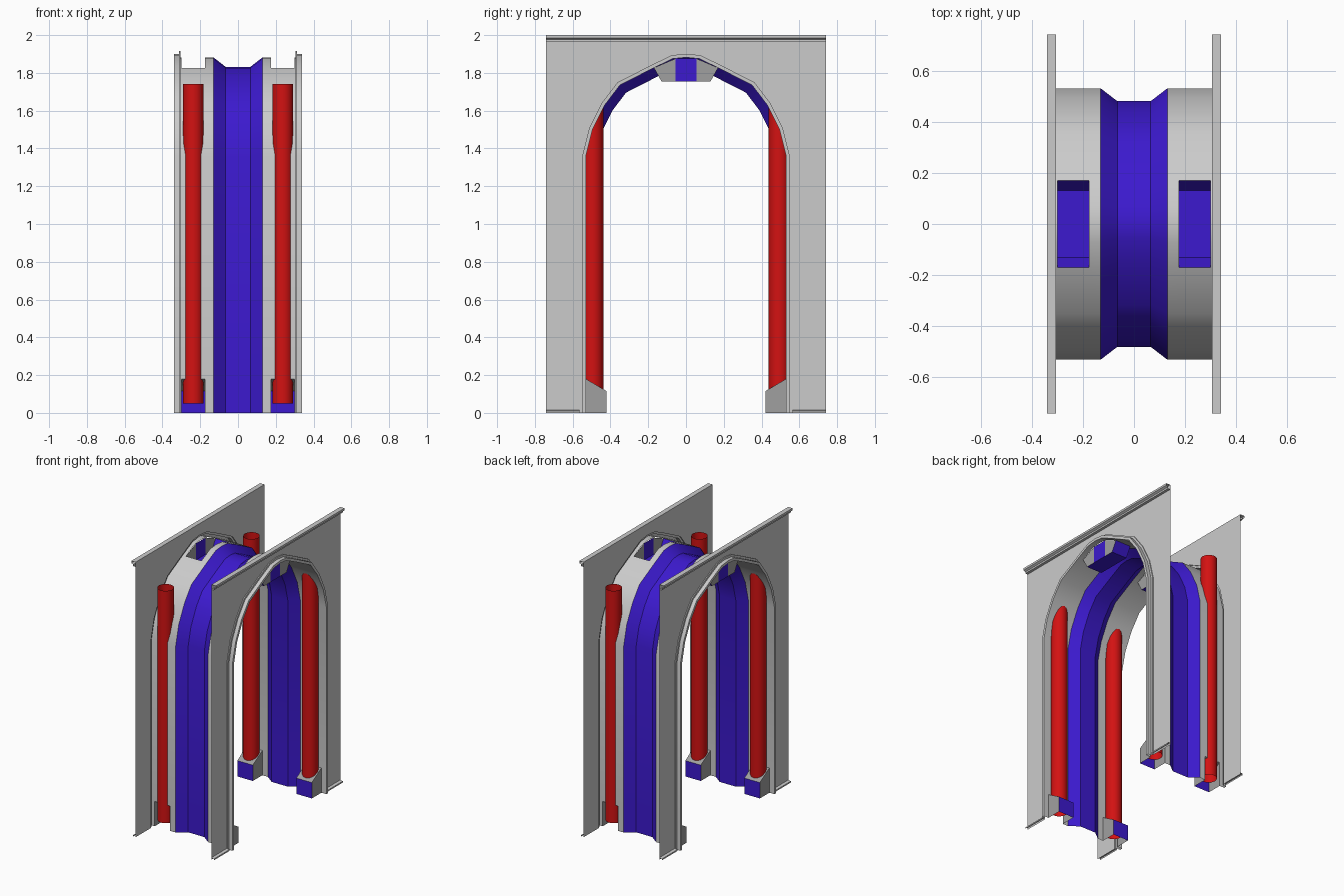
import bpy, math
from mathutils import Vector

if "Cube" in bpy.data.objects:
    bpy.data.objects.remove(bpy.data.objects["Cube"])


def material(name, colour):
    m = bpy.data.materials.new(name)
    m.diffuse_color = colour
    m.use_nodes = True
    m.node_tree.nodes["Principled BSDF"].inputs["Base Color"].default_value = m.diffuse_color
    return m


BLUE = material("blue_paint", (0.045, 0.01, 0.62, 1))
RED = material("red_paint", (0.65, 0.006, 0.006, 1))
GREY = material("grey_paint", (0.35, 0.35, 0.35, 1))


def make(name, verts, faces, mats=(), slots=None, smooth=None):
    me = bpy.data.meshes.new(name)
    me.from_pydata(verts, [], faces)
    for m in mats:
        me.materials.append(m)
    if slots:
        for p, s in zip(me.polygons, slots):
            p.material_index = s
    me.update()
    ob = bpy.data.objects.new(name, me)
    bpy.context.collection.objects.link(ob)
    if smooth:
        bpy.ops.object.select_all(action='DESELECT')
        ob.select_set(True)
        bpy.context.view_layer.objects.active = ob
        bpy.ops.object.shade_smooth_by_angle(angle=math.radians(smooth))
    return ob


# Arch outline in (y, z); includes the edges of the base and crown openings
half = [(.53, 0), (.53, .18), (.53, 1.36), (.495, 1.5), (.43, 1.63),
        (.35, 1.735), (.17, 1.827), (.07, 1.875)]
ARCH = half + [(0, 1.882)] + [(-y, z) for y, z in reversed(half)]


def offset(d):
    """Mitred outward offset of the arch outline."""
    pts = [Vector(p) for p in ARCH]
    out = []
    for i, p in enumerate(pts):
        dirs = []
        if i > 0:
            dirs.append((p - pts[i - 1]).normalized())
        if i < len(pts) - 1:
            dirs.append((pts[i + 1] - p).normalized())
        ns = [Vector((t.y, -t.x)) for t in dirs]
        n = sum(ns, Vector((0, 0))).normalized()
        out.append(p + n * d / n.dot(ns[0]))
    return out


def sweep(name, section, mats=(), skip=lambda i, j: False, smooth=30):
    """Sweep an (x, offset) section along the arch."""
    rails = [offset(d) for _, d in section]
    n = len(section)
    verts = [(section[j][0], *rails[j][i]) for i in range(len(ARCH)) for j in range(n)]
    faces = [(i * n + j, i * n + j + 1, (i + 1) * n + j + 1, (i + 1) * n + j)
             for i in range(len(ARCH) - 1) for j in range(n - 1) if not skip(i, j)]
    return make(name, verts, faces, mats, smooth=smooth)


def flip(section, s):
    return section if s > 0 else [(-x, v) for x, v in reversed(section)]


def strip(name, section, y0, y1):
    """Extrude an (x, z) section along y."""
    n = len(section)
    verts = [(x, y, z) for y in (y0, y1) for x, z in section]
    return make(name, verts, [(j, j + 1, n + j + 1, n + j) for j in range(n - 1)])


# Blue rib through the middle of the vault
sweep("centre_rib", [(-.13, 0), (-.065, -.05), (.065, -.05), (.13, 0)], [BLUE])

X0, X1, W = .175, .30, .305
last = len(ARCH) - 2
open_cells = {0, last} | {i for i in range(last + 1)
                          if max(abs(ARCH[i][0]), abs(ARCH[i + 1][0])) < .171}

for s, side in ((1, "right"), (-1, "left")):
    # Vault lining with openings for the base and crown boxes
    sweep(side + "_vault", flip([(.13, 0), (X0, 0), (X1, 0), (W, 0)], s),
          skip=lambda i, j: j == 1 and i in open_cells)
    # Stepped arch trim
    sweep(side + "_arch_trim", flip([(W, 0), (.34, 0), (.34, .019), (.312, .019),
                                     (.312, .034), (W, .034)], s))
    # Wall panel around the arch
    outline = [tuple(p) for p in offset(.034)] + [(-.74, 0), (-.74, 2), (.74, 2), (.74, 0)]
    loop = list(range(len(outline)))
    make(side + "_wall_panel", [(s * W, y, z) for y, z in outline], [loop[::-s]])
    # Top moulding and floor skirting
    strip(side + "_top_moulding", flip([(W, 2), (.34, 2), (.34, 1.985), (.325, 1.977),
                                        (.325, 1.965), (W, 1.965)], s), -.74, .74)
    for f in (1, -1):
        ya, yb = sorted((f * .564, f * .74))
        strip(side + "_skirting", flip([(W, .014), (.325, .01), (.325, 0)], s), ya, yb)

    # Crown box: blue floor and ends, grey sides with a blue centre stripe
    top = [(.17, 1.827), (.055, 1.876), (-.055, 1.876), (-.17, 1.827)]
    low = [(.13, 1.755), (.055, 1.755), (-.055, 1.755), (-.13, 1.755)]
    verts = [(s * x, y, z) for x in (X0, X1) for y, z in top + low]
    faces, slots = [], []
    for b in (0, 8):
        for k in range(3):
            q = (b + k, b + k + 1, b + k + 5, b + k + 4)
            faces.append(q if (b == 8) != (s > 0) else q[::-1])
            slots.append(1 if k == 1 else 0)
    for q in ((4, 7, 15, 12), (0, 4, 12, 8), (7, 3, 11, 15)):
        faces.append(q if s > 0 else q[::-1])
        slots.append(1)
    make(side + "_crown_box", verts, faces, [GREY, BLUE], slots)

    for f, end in ((1, "back"), (-1, "front")):
        # Base box: grey sides and sloped top, blue face, open behind and below
        prof = [(.53, 0), (.53, .18), (.42, .115), (.42, 0)]
        verts = [(s * x, f * y, z) for x in (X0, X1) for y, z in prof]
        faces = [(0, 3, 2, 1), (4, 5, 6, 7), (1, 2, 6, 5), (2, 3, 7, 6)]
        if s * f < 0:
            faces = [q[::-1] for q in faces]
        make(f"{end}_{side}_base_box", verts, faces, [GREY, BLUE], [0, 0, 0, 1])

        # Red open tube half sunk into the lining
        N = 16
        verts = [(s * .237 + .055 * math.cos(2 * math.pi * k / N),
                  f * .493 + .055 * math.sin(2 * math.pi * k / N), z)
                 for z in (.05, 1.74) for k in range(N)]
        faces = [(k, (k + 1) % N, N + (k + 1) % N, N + k) for k in range(N)]
        make(f"{end}_{side}_column", verts, faces, [RED], smooth=40)
